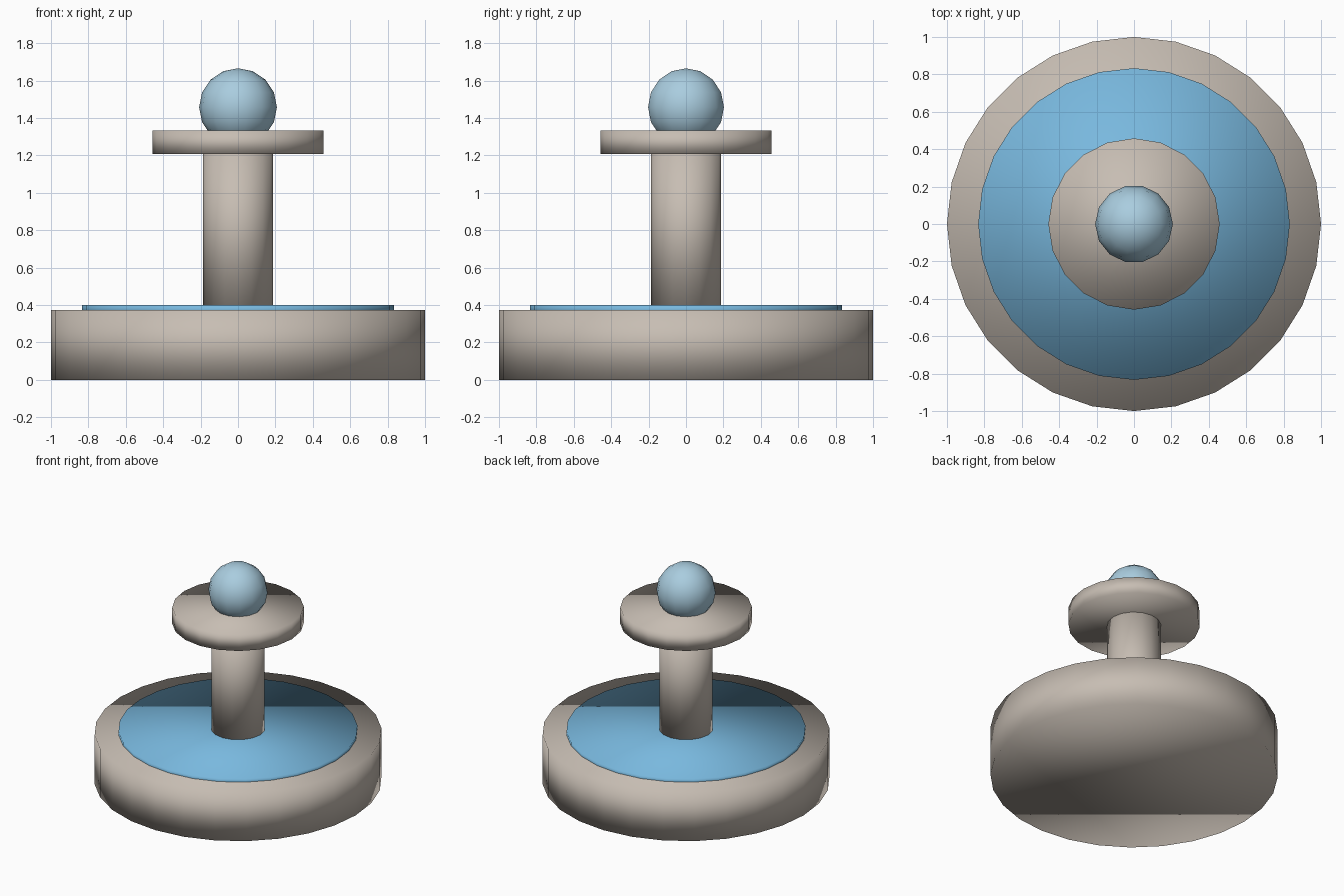
import bpy

if "Cube" in bpy.data.objects:
    bpy.data.objects.remove(bpy.data.objects["Cube"], do_unlink=True)


def make_material(name, rgb):
    mat = bpy.data.materials.new(name)
    mat.use_nodes = True
    color = (*rgb, 1.0)
    mat.diffuse_color = color
    mat.node_tree.nodes["Principled BSDF"].inputs["Base Color"].default_value = color
    return mat


def finish(name, mat):
    obj = bpy.context.object
    obj.name = obj.data.name = name
    obj.data.materials.append(mat)
    bpy.ops.object.shade_smooth()
    return obj


def drum(name, mat, radius, bottom, top, sides):
    """Upright cylinder with smooth normals running over its rims."""
    bpy.ops.mesh.primitive_cylinder_add(
        vertices=sides, radius=radius, depth=top - bottom,
        location=(0, 0, (bottom + top) / 2))
    return finish(name, mat)


stone = make_material("warm stone", (0.57, 0.51, 0.45))
water = make_material("pool water", (0.19, 0.48, 0.73))
spray = make_material("pale water", (0.40, 0.61, 0.74))

# Lower basin and the water disc standing just proud of it
drum("basin", stone, 1.0, 0.0, 0.375, 28)
drum("pool_water", water, 0.833, 0.35, 0.4, 28)

# Central column carrying the upper dish
drum("column", stone, 0.1875, 0.375, 1.22, 16)
drum("upper_dish", stone, 0.458, 1.208, 1.333, 20)

# Water ball resting in the dish
bpy.ops.mesh.primitive_uv_sphere_add(
    segments=14, ring_count=8, radius=0.208, location=(0, 0, 1.458),
    rotation=(0, 0, 1.5708))
finish("water_ball", spray)
